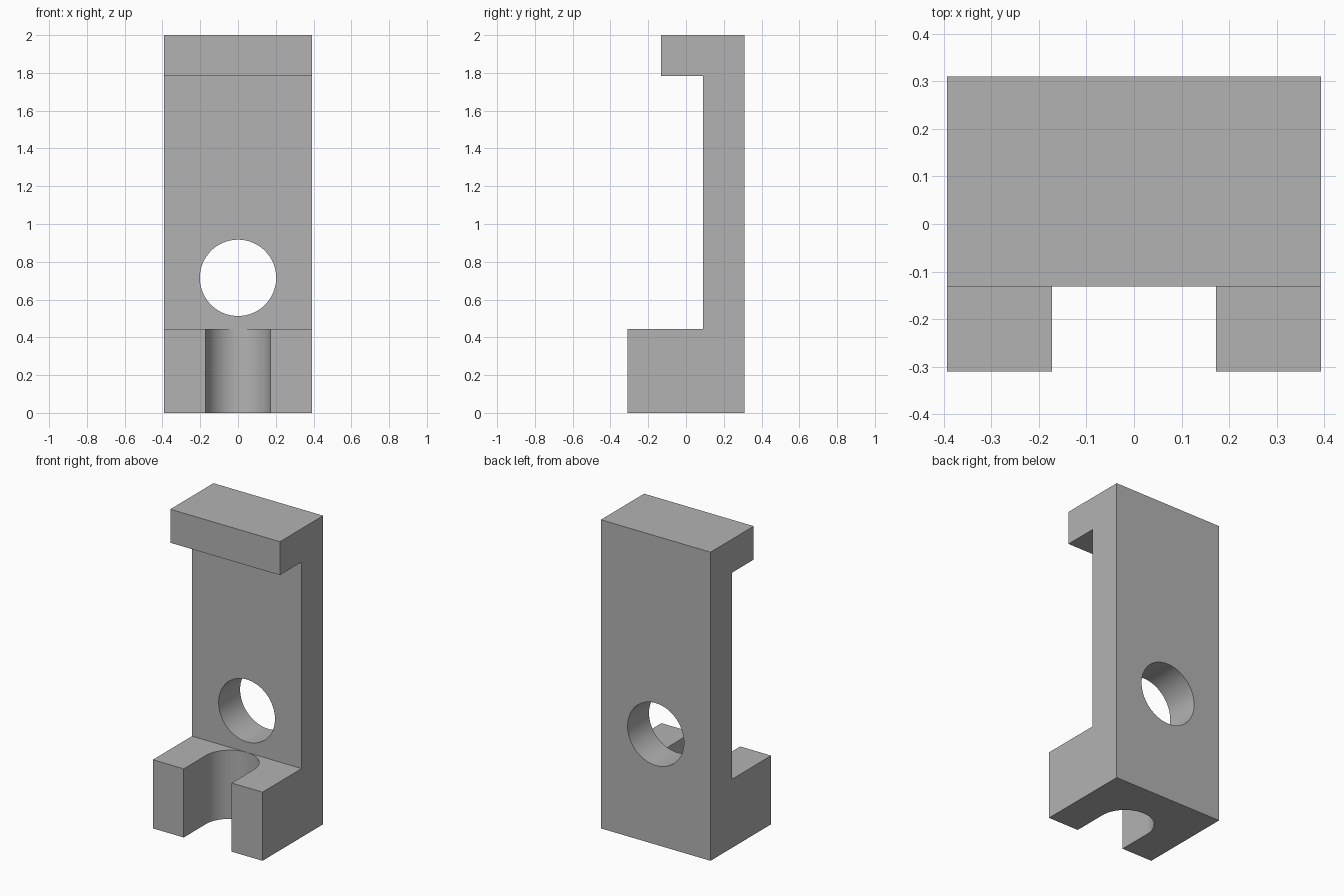
import bpy
import math

if "Cube" in bpy.data.objects:
    bpy.data.objects.remove(bpy.data.objects["Cube"], do_unlink=True)

HALF_W, FRONT, BACK = 0.393, -0.31, 0.31
PLATE_Y, LIP_Y = 0.09, -0.132
BASE_Z, LIP_Z, TOP = 0.445, 1.783, 2.0
SLOT_R, HOLE_R, HOLE_Z = 0.172, 0.202, 0.715

grey = bpy.data.materials.new("plain grey")
grey.use_nodes = True
colour = (0.45, 0.45, 0.45, 1)
grey.diffuse_color = colour
grey.node_tree.nodes["Principled BSDF"].inputs["Base Color"].default_value = colour


def prism(name, start, end):
    """Closed solid between two matching outlines."""
    n = len(start)
    faces = [tuple(reversed(range(n))), tuple(range(n, 2 * n))]
    faces += [(i, (i + 1) % n, n + (i + 1) % n, n + i) for i in range(n)]
    mesh = bpy.data.meshes.new(name)
    mesh.from_pydata(start + end, [], faces)
    obj = bpy.data.objects.new(name, mesh)
    bpy.context.collection.objects.link(obj)
    bpy.context.view_layer.objects.active = obj
    bpy.ops.object.select_all(action="DESELECT")
    obj.select_set(True)
    bpy.ops.object.mode_set(mode="EDIT")
    bpy.ops.mesh.select_all(action="SELECT")
    bpy.ops.mesh.normals_make_consistent(inside=False)
    bpy.ops.object.mode_set(mode="OBJECT")
    return obj


# Bracket: side profile with a deep foot, thin plate and top lip
profile = [(FRONT, 0), (BACK, 0), (BACK, TOP), (LIP_Y, TOP), (LIP_Y, LIP_Z),
           (PLATE_Y, LIP_Z), (PLATE_Y, BASE_Z), (FRONT, BASE_Z)]
bracket = prism("bracket", [(-HALF_W, y, z) for y, z in profile],
                [(HALF_W, y, z) for y, z in profile])
bracket.data.materials.append(grey)

# Round-ended slot in the foot
slot_y = PLATE_Y - 0.001 - SLOT_R
outline = [(-SLOT_R, FRONT - 0.1), (SLOT_R, FRONT - 0.1)]
outline += [(SLOT_R * math.cos(a), slot_y + SLOT_R * math.sin(a))
            for a in (math.pi * i / 48 for i in range(49))]
slot = prism("slot_cutter", [(x, y, -0.1) for x, y in outline],
             [(x, y, BASE_Z + 0.1) for x, y in outline])

# Round hole through the plate
circle = [(HOLE_R * math.cos(a), HOLE_Z + HOLE_R * math.sin(a))
          for a in (math.tau * i / 96 for i in range(96))]
hole = prism("hole_cutter", [(x, 0, z) for x, z in circle],
             [(x, BACK + 0.1, z) for x, z in circle])

# Cut both openings and discard the cutters
bpy.ops.object.select_all(action="DESELECT")
bracket.select_set(True)
bpy.context.view_layer.objects.active = bracket
for cutter in (slot, hole):
    cutter.hide_render = True
    cut = bracket.modifiers.new(cutter.name, "BOOLEAN")
    cut.operation = "DIFFERENCE"
    cut.solver = "EXACT"
    cut.object = cutter
    bpy.ops.object.modifier_apply(modifier=cut.name)
    bpy.data.objects.remove(cutter, do_unlink=True)
bpy.ops.object.shade_smooth_by_angle(angle=math.radians(30))
